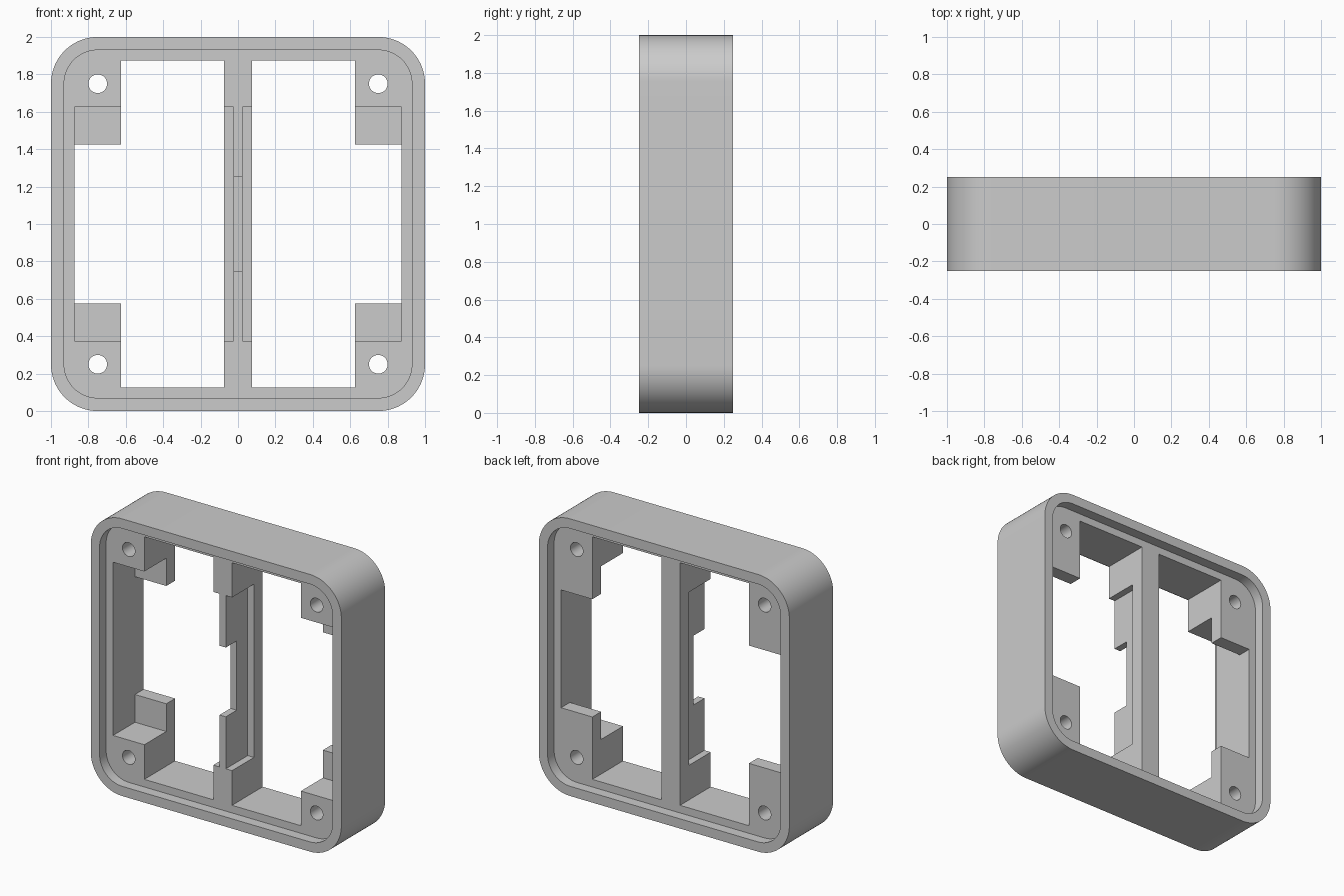
import bpy
import bmesh
from math import cos, sin, pi

if "Cube" in bpy.data.objects:
    bpy.data.objects.remove(bpy.data.objects["Cube"], do_unlink=True)

MID = 1.0            # height of the frame centre
HALF_DEPTH = 0.25
FLOOR = 0.175        # half depth left between the two recesses
LIP = 0.07
WALL = 0.875         # inner face of the side walls
POST = 0.625         # inner face of the corner posts
BAR = 0.075          # half width of the centre bar
WEB = 0.025          # half width of the thin web on the bar


def prism(name, outline, y0, y1):
    """Extrude an (x, z) outline, given about the frame centre, from y0 to y1."""
    bm = bmesh.new()
    face = bm.faces.new([bm.verts.new((x, y0, z + MID)) for x, z in outline])
    res = bmesh.ops.extrude_face_region(bm, geom=[face])
    verts = [v for v in res["geom"] if isinstance(v, bmesh.types.BMVert)]
    bmesh.ops.translate(bm, verts=verts, vec=(0, y1 - y0, 0))
    bmesh.ops.recalc_face_normals(bm, faces=bm.faces[:])
    mesh = bpy.data.meshes.new(name)
    bm.to_mesh(mesh)
    bm.free()
    obj = bpy.data.objects.new(name, mesh)
    bpy.context.collection.objects.link(obj)
    return obj


def arc(cx, cz, r, start, sweep, n):
    return [(cx + r * cos(start + sweep * i / n), cz + r * sin(start + sweep * i / n))
            for i in range(n + 1)]


def rounded_square(half, r, n=20):
    c = half - r
    pts = []
    for k, (sx, sz) in enumerate([(1, 1), (-1, 1), (-1, -1), (1, -1)]):
        pts += arc(sx * c, sz * c, r, k * pi / 2, pi / 2, n)
    return pts


def rect(x0, x1, z0, z1):
    return [(x0, z0), (x1, z0), (x1, z1), (x0, z1)]


def cut(target, outline, y0, y1):
    """Subtract a prism from the target and discard the cutter."""
    cutter = prism("cutter", outline, y0, y1)
    cutter.hide_render = True
    mod = target.modifiers.new("cut", "BOOLEAN")
    mod.operation = "DIFFERENCE"
    mod.solver = "EXACT"
    mod.object = cutter
    bpy.ops.object.modifier_apply(modifier=mod.name)
    bpy.data.objects.remove(cutter, do_unlink=True)


# Outer rounded body
frame = prism("switch_frame", rounded_square(1.0, 0.25), -HALF_DEPTH, HALF_DEPTH)
bpy.ops.object.select_all(action="DESELECT")
bpy.context.view_layer.objects.active = frame
frame.select_set(True)

# Shallow recess inside the lip, front and back
for s in (-1, 1):
    cut(frame, rounded_square(1.0 - LIP, 0.25 - LIP), s * FLOOR, s * 0.4)

for s in (-1, 1):
    # Opening beside the centre bar, leaving posts and tabs in the corners
    opening = [(BAR, -WALL), (POST, -WALL), (POST, -0.425), (WALL, -0.425),
               (WALL, 0.425), (POST, 0.425), (POST, WALL), (BAR, WALL)]
    cut(frame, [(s * x, z) for x, z in opening], -0.4, 0.4)
    # Front step that thins the tabs and leaves the narrow web on the bar
    step = rect(WEB, WALL, -0.625, 0.625)
    cut(frame, [(s * x, z) for x, z in step], -0.4, 0.075)
    # Screw holes through the corner posts
    for t in (-1, 1):
        cut(frame, arc(s * 0.75, t * 0.75, 0.05, 0, 2 * pi * 31 / 32, 31), -0.4, 0.4)

# Notch in the middle of the web
cut(frame, rect(-0.05, 0.05, -0.25, 0.25), -0.4, -0.05)

bpy.ops.object.shade_smooth_by_angle(angle=pi / 6)
